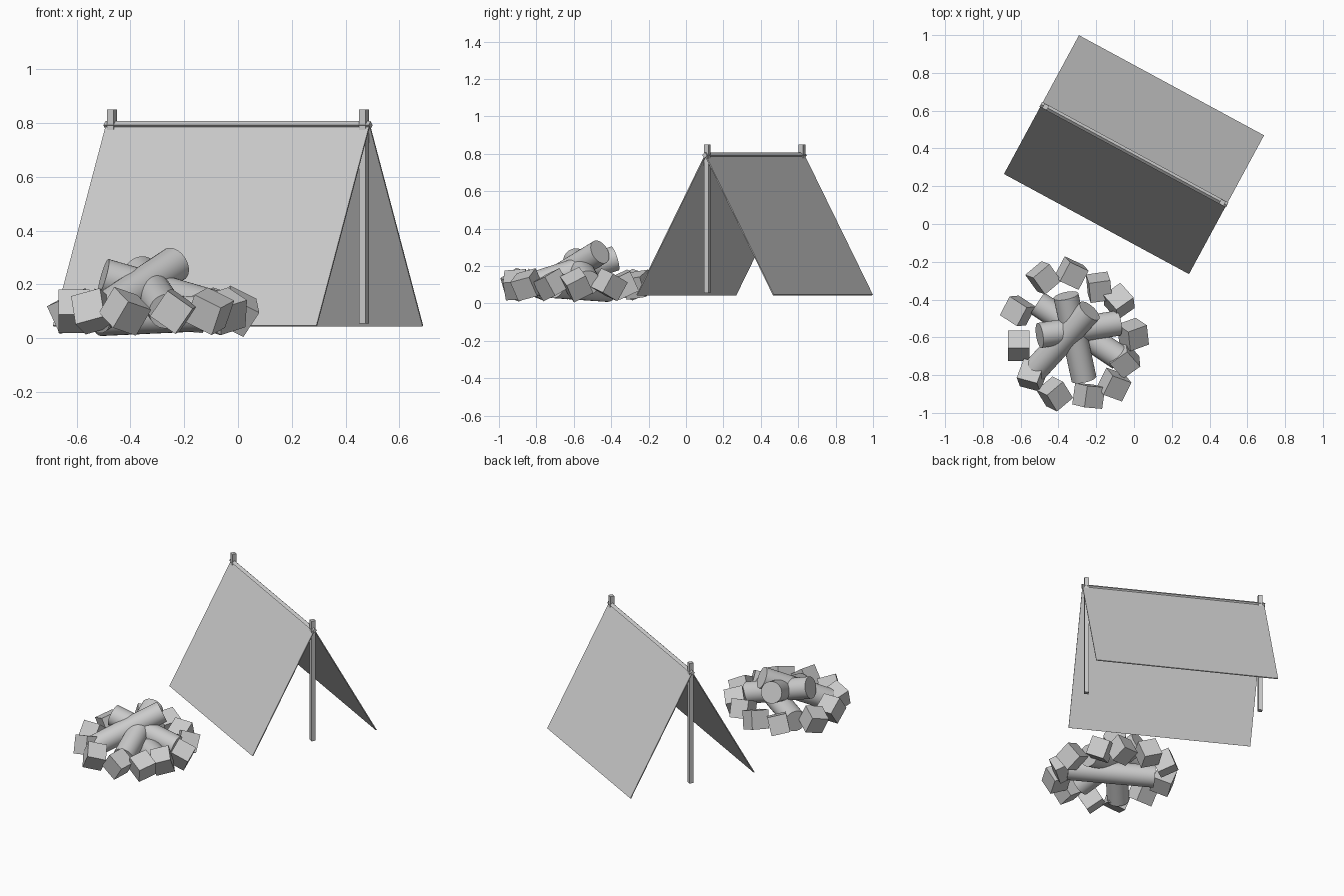
import bpy
from math import radians, atan2, hypot
from mathutils import Vector, Matrix, Euler

if "Cube" in bpy.data.objects:
    bpy.data.objects.remove(bpy.data.objects["Cube"])

YAW = atan2(-0.53, 0.98)
TENT = Matrix.Translation((0, 0.367, 0)) @ Matrix.Rotation(YAW, 4, 'Z')


def box(name, size, matrix):
    bpy.ops.mesh.primitive_cube_add(size=1)
    ob = bpy.context.object
    ob.name = name
    ob.data.transform(Matrix.Diagonal((*size, 1)))
    ob.matrix_world = matrix
    return ob


def log(name, a, b, radius=0.067):
    a, b = Vector(a), Vector(b)
    bpy.ops.mesh.primitive_cylinder_add(vertices=32, radius=radius, depth=(b - a).length)
    ob = bpy.context.object
    ob.name = name
    ob.location = (a + b) / 2
    ob.rotation_euler = (b - a).to_track_quat('Z', 'Y').to_euler()
    bpy.ops.object.shade_smooth_by_angle()


# Tent cloth: two thin sloping panels meeting at the ridge
LENGTH, HALF, LOW, HIGH = 1.114, 0.415, 0.045, 0.792
for side, label in ((-1, "front"), (1, "back")):
    tilt = atan2(HIGH - LOW, -side * HALF)
    m = (TENT @ Matrix.Translation((0, side * HALF / 2, (LOW + HIGH) / 2))
         @ Matrix.Rotation(tilt, 4, 'X'))
    box(f"tent_cloth_{label}", (LENGTH, hypot(HALF, HIGH - LOW), 0.006), m)

# Upright poles and ridge pole
for x, label in ((-0.532, "left"), (0.532, "right")):
    box(f"tent_pole_{label}", (0.027, 0.027, 0.795), TENT @ Matrix.Translation((x, 0, 0.4525)))
box("ridge_pole", (1.122, 0.021, 0.021),
    TENT @ Matrix.Translation((0, 0, 0.792)) @ Matrix.Rotation(radians(45), 4, 'X'))

# Stacked firewood
log("log_base", (-0.51, -0.42, 0.075), (-0.075, -0.71, 0.095))
log("log_cross", (-0.265, -0.82, 0.10), (-0.36, -0.38, 0.24))
log("log_side", (-0.50, -0.59, 0.23), (-0.085, -0.525, 0.11))
log("log_top", (-0.235, -0.46, 0.275), (-0.53, -0.78, 0.08))

# Ring of tumbled block stones: x, y, tilt x, tilt y, turn z
stones = [
    (-0.48, -0.285, 20, 12, 40), (-0.33, -0.26, 8, 20, -25), (-0.185, -0.335, 25, 5, 8),
    (-0.08, -0.41, -25, 15, 35), (-0.005, -0.585, 30, 25, 20), (-0.05, -0.72, 25, -15, 35),
    (-0.105, -0.85, 15, 25, -20), (-0.24, -0.91, 5, 35, -5), (-0.42, -0.90, 30, 15, 40),
    (-0.54, -0.80, -20, -15, -15), (-0.61, -0.645, -37, 0, 0), (-0.615, -0.46, 15, -20, -33),
]
for i, (x, y, rx, ry, rz) in enumerate(stones):
    rot = Euler([radians(a) for a in (rx, ry, rz)]).to_matrix().to_4x4()
    box(f"fire_stone_{i + 1}", (0.115,) * 3, Matrix.Translation((x, y, 0.1)) @ rot)
